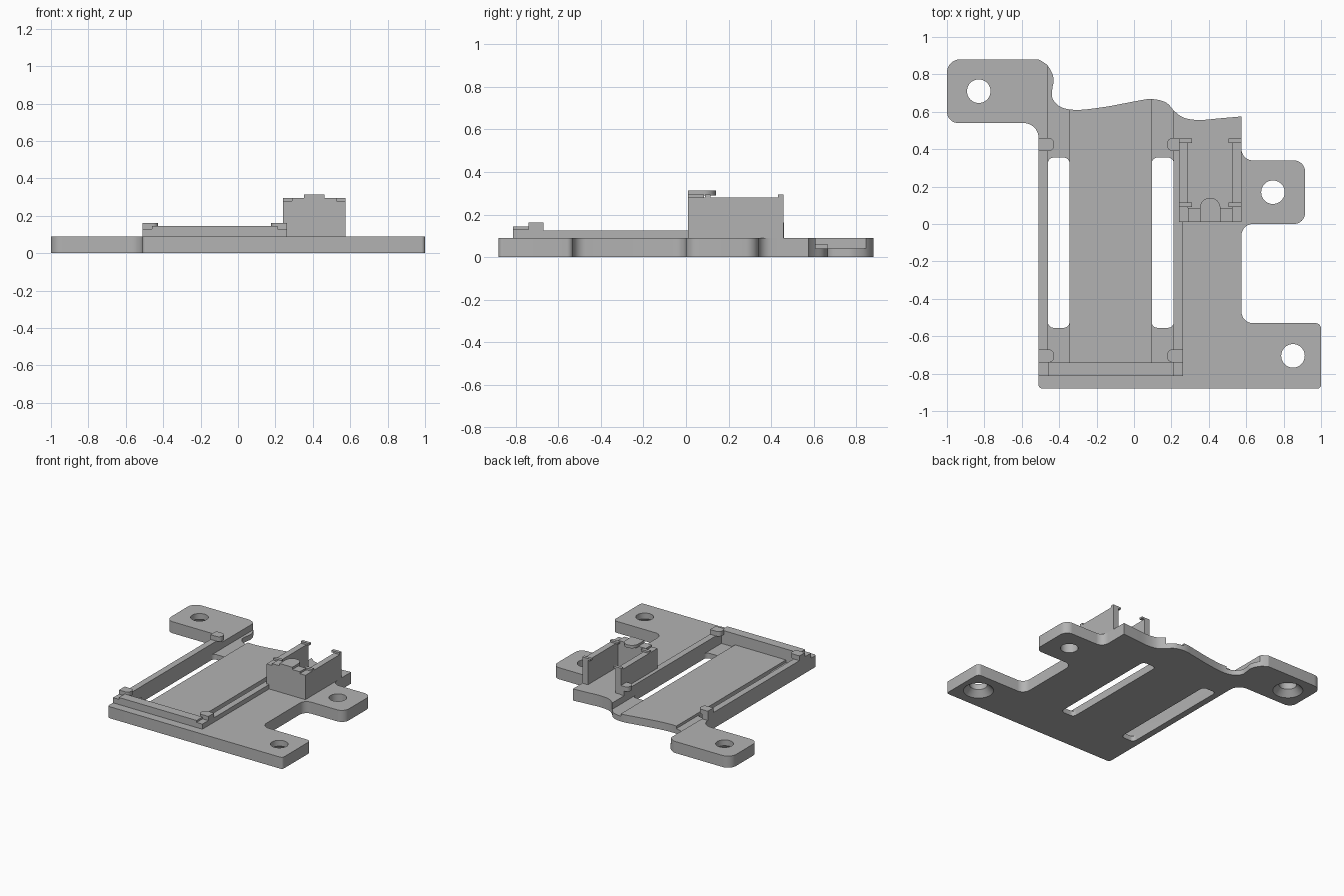
import bpy, bmesh, math
from mathutils import Vector

if "Cube" in bpy.data.objects:
    bpy.data.objects.remove(bpy.data.objects["Cube"])

gray = bpy.data.materials.new("plain_gray")
gray.diffuse_color = (0.45, 0.45, 0.45, 1)
gray.use_nodes = True
gray.node_tree.nodes["Principled BSDF"].inputs["Base Color"].default_value = gray.diffuse_color


def rounded(corners, seg=8):
    """Fillet every (x, y, radius) corner of a closed outline."""
    out = []
    for i, (x, y, r) in enumerate(corners):
        p = Vector((x, y))
        if r == 0:
            out.append(p)
            continue
        a = (Vector(corners[i - 1][:2]) - p).normalized()
        b = (Vector(corners[(i + 1) % len(corners)][:2]) - p).normalized()
        half = a.angle(b) / 2
        centre = p + (a + b).normalized() * (r / math.sin(half))
        s = p + a * (r / math.tan(half)) - centre
        e = p + b * (r / math.tan(half)) - centre
        for k in range(seg + 1):
            t = k / seg
            w = math.pi - 2 * half
            out.append(centre + (s * math.sin((1 - t) * w) + e * math.sin(t * w)) / math.sin(w))
    return out


def spline(pts, seg=5):
    """Smooth open curve through the points."""
    p = [Vector(q) for q in [pts[0]] + pts + [pts[-1]]]
    out = []
    for i in range(1, len(p) - 2):
        a, b, c, d = p[i - 1:i + 3]
        for k in range(seg):
            t = k / seg
            out.append(0.5 * (2 * b + (c - a) * t + (2 * a - 5 * b + 4 * c - d) * t * t
                              + (3 * b - a - 3 * c + d) * t ** 3))
    return out + [p[-1]]


def finish(name, bm):
    bmesh.ops.recalc_face_normals(bm, faces=bm.faces)
    me = bpy.data.meshes.new(name)
    bm.to_mesh(me)
    bm.free()
    me.materials.append(gray)
    ob = bpy.data.objects.new(name, me)
    bpy.context.collection.objects.link(ob)
    return ob


def prism(name, pts, z0, z1):
    bm = bmesh.new()
    f = bm.faces.new([bm.verts.new((p[0], p[1], z0)) for p in pts])
    top = bmesh.ops.extrude_face_region(bm, geom=[f])["geom"]
    bmesh.ops.translate(bm, vec=(0, 0, z1 - z0),
                        verts=[v for v in top if isinstance(v, bmesh.types.BMVert)])
    return finish(name, bm)


def box(name, x0, x1, y0, y1, z0, z1, r=0):
    return prism(name, rounded([(x0, y0, r), (x1, y0, r), (x1, y1, r), (x0, y1, r)]), z0, z1)


def cone(name, x, y, r0, r1, z0, z1):
    bm = bmesh.new()
    bmesh.ops.create_cone(bm, cap_ends=True, segments=40, radius1=r0, radius2=r1, depth=z1 - z0)
    bmesh.ops.translate(bm, vec=(x, y, (z0 + z1) / 2), verts=bm.verts)
    return finish(name, bm)


def smooth(ob):
    bpy.ops.object.select_all(action='DESELECT')
    bpy.context.view_layer.objects.active = ob
    ob.select_set(True)
    bpy.ops.object.shade_smooth_by_angle(angle=math.radians(30))


# Base plate outline: three ears and a wavy back edge
front = rounded([(-0.51, 0.54, 0.08), (-0.51, -0.88, 0.02), (1, -0.88, 0.02), (1, -0.53, 0.03),
                 (0.575, -0.53, 0.06), (0.575, 0, 0.06), (0.915, 0, 0.06), (0.915, 0.34, 0.06),
                 (0.575, 0.34, 0.06), (0.575, 0.575, 0), (-0.51, 0.88, 0), (-1, 0.88, 0.07),
                 (-1, 0.54, 0.06)])
wave = spline([(0.575, 0.575), (0.46, 0.565), (0.35, 0.556), (0.27, 0.567), (0.22, 0.60),
               (0.17, 0.65), (0.09, 0.668), (0, 0.655), (-0.15, 0.627), (-0.3, 0.61),
               (-0.39, 0.625), (-0.435, 0.67), (-0.437, 0.72), (-0.43, 0.78),
               (-0.46, 0.845), (-0.51, 0.88)])
cut = next(i for i, p in enumerate(front) if (p - Vector((0.575, 0.575))).length < 1e-5)
base = prism("base_plate", front[:cut] + wave + front[cut + 2:], 0, 0.09)

# Cutters: stepped tray, two long slots, three screw holes
cutters = [box("tray_cutter", -0.345, 0.095, -0.74, 1, 0.06, 0.2)]
for x0, x1 in ((-0.46, -0.345), (0.095, 0.212)):
    cutters.append(box("channel_cutter", x0, x1, -0.74, 1, 0.04, 0.2))
    cutters.append(box("slot_cutter", x0, x1, -0.555, 0.355, -0.1, 0.15, 0.03))
for x, y, sunk in ((-0.83, 0.71, True), (0.743, 0.17, False), (0.85, -0.705, True)):
    cutters.append(cone("hole_cutter", x, y, 0.063, 0.063, -0.1, 0.2))
    if sunk:
        cutters.append(cone("countersink_cutter", x, y, 0.117, 0.063, -0.01, 0.045))
for c in cutters:
    m = base.modifiers.new("cut", 'BOOLEAN')
    m.operation, m.solver, m.object = 'DIFFERENCE', 'EXACT', c
    bpy.context.view_layer.objects.active = base
    bpy.ops.object.modifier_apply(modifier=m.name)
    bpy.data.objects.remove(c)
smooth(base)

# Rails around the tray
box("left_rail", -0.51, -0.46, -0.813, 0.46, 0.09, 0.125)
box("right_rail", 0.212, 0.262, -0.813, 0.01, 0.09, 0.125)
box("right_rail_rear", 0.212, 0.24, 0.01, 0.46, 0.09, 0.125)
box("front_rail", -0.46, 0.212, -0.813, -0.74, 0.09, 0.145)
for x in (-0.51, 0.212):
    box("rail_corner", x, x + 0.05, -0.813, -0.74, 0.125, 0.13)

# Rounded retaining clips reaching over the tray
for y in (-0.74, 0.39):
    smooth(prism("left_clip", rounded([(-0.51, y, 0), (-0.427, y, 0.03), (-0.427, y + 0.07, 0.03),
                                       (-0.51, y + 0.07, 0)]), 0.125, 0.162))
    xr = 0.262 if y < 0 else 0.24
    smooth(prism("right_clip", rounded([(xr, y, 0), (xr, y + 0.07, 0), (0.177, y + 0.07, 0.03),
                                        (0.177, y, 0.03)]), 0.125, 0.162))

# Open holder: two side walls and a front wall
box("holder_left_wall", 0.24, 0.288, 0.01, 0.457, 0.09, 0.28)
box("holder_right_wall", 0.527, 0.575, 0.01, 0.457, 0.09, 0.28)
box("holder_front_wall", 0.288, 0.527, 0.01, 0.085, 0.09, 0.295)

# Holder hooks on the wall tops
for y0, y1 in ((0.09, 0.115), (0.432, 0.457)):
    box("left_hook", 0.24, 0.31, y0, y1, 0.28, 0.295)
    box("right_hook", 0.505, 0.575, y0, y1, 0.28, 0.295)

# Half-round holder tab
tab = [(0.352, 0.01), (0.462, 0.01)]
tab += [(0.407 + 0.055 * math.cos(a), 0.085 + 0.055 * math.sin(a))
        for a in (math.pi * k / 16 for k in range(17))]
smooth(prism("holder_tab", tab, 0.29, 0.313))
